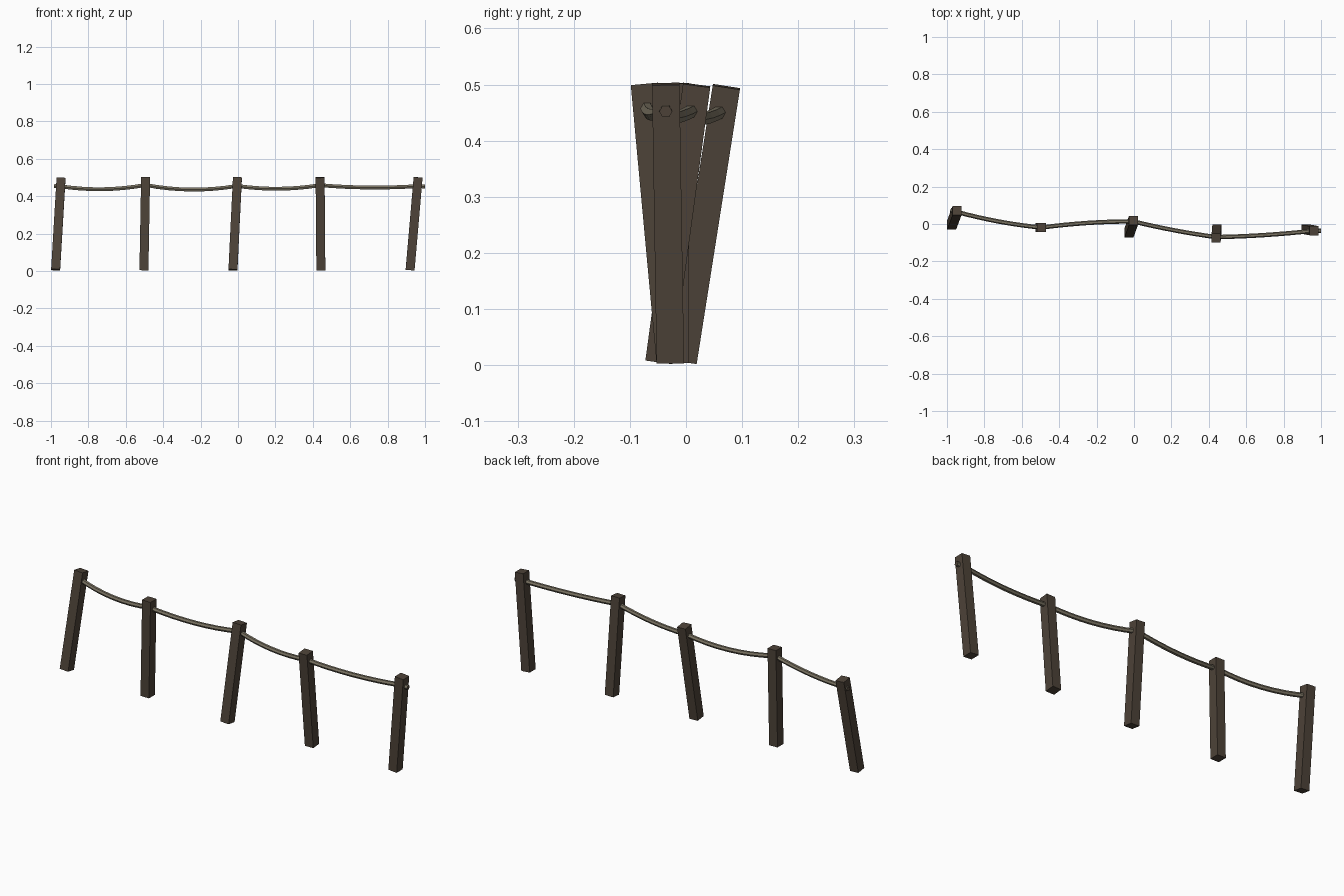
import bpy, bmesh
from mathutils import Vector, Matrix

if "Cube" in bpy.data.objects:
    bpy.data.objects.remove(bpy.data.objects["Cube"])

def material(name, rgb):
    m = bpy.data.materials.new(name)
    m.diffuse_color = (*rgb, 1)
    m.use_nodes = True
    m.node_tree.nodes["Principled BSDF"].inputs["Base Color"].default_value = m.diffuse_color
    return m

wood = material("dark_wood", (0.075, 0.056, 0.040))
hemp = material("rope_tan", (0.20, 0.175, 0.125))

# leaning square posts: bottom centre, top centre
posts = [((-0.975, -0.005, 0.007), (-0.946, 0.072, 0.496)),
         ((-0.503, -0.019, 0.004), (-0.494, -0.019, 0.502)),
         ((-0.027, -0.048, 0.006), (-0.003, 0.019, 0.499)),
         ((0.443, -0.028, 0.005), (0.439, -0.074, 0.501)),
         ((0.920, -0.028, 0.005), (0.963, -0.036, 0.501))]
for i, (a, b) in enumerate(posts):
    a, b = Vector(a), Vector(b)
    z = (b - a).normalized()
    y = z.cross(Vector((1, 0, 0))).normalized()
    x = y.cross(z)
    rot = Matrix((x, y, z)).transposed().to_4x4()
    bm = bmesh.new()
    bmesh.ops.create_cube(bm, size=1, matrix=Matrix.Translation((a + b) / 2) @ rot
                          @ Matrix.Diagonal((0.048, 0.049, (b - a).length, 1)))
    me = bpy.data.meshes.new(f"post_{i + 1}")
    bm.to_mesh(me)
    bm.free()
    me.materials.append(wood)
    bpy.context.collection.objects.link(bpy.data.objects.new(me.name, me))

# rope path: through every post, sagging between them
knots = [Vector((-0.949, 0.065, 0.453)), Vector((-0.495, -0.019, 0.460)),
         Vector((-0.005, 0.014, 0.455)), Vector((0.439, -0.070, 0.459)),
         Vector((0.960, -0.036, 0.454))]
sags = [0.019, 0.022, 0.017, 0.010]
bows = [-0.010, 0.008, -0.006, -0.006]
path = [Vector((-0.981, 0.075, 0.455))]
N = 8
for k in range(4):
    for s in range(N):
        t = s / N
        p = knots[k].lerp(knots[k + 1], t)
        f = 4 * t * (1 - t)
        path.append(p + Vector((0, bows[k] * f, -sags[k] * f)))
path += [knots[4], Vector((0.999, -0.036, 0.452))]

# six-sided rope swept along the path
bm = bmesh.new()
rings = []
for i, p in enumerate(path):
    d = (path[min(i + 1, len(path) - 1)] - path[max(i - 1, 0)]).normalized()
    side = d.cross(Vector((0, 0, 1))).normalized()
    up = side.cross(d)
    ring = []
    for u, v in ((1, 0), (.5, .866), (-.5, .866), (-1, 0), (-.5, -.866), (.5, -.866)):
        ring.append(bm.verts.new(p + 0.0117 * (u * side + v * up)))
    rings.append(ring)
for r, q in zip(rings, rings[1:]):
    for j in range(6):
        bm.faces.new((r[j], r[(j + 1) % 6], q[(j + 1) % 6], q[j]))
bm.faces.new(rings[0])
bm.faces.new(rings[-1])
bmesh.ops.recalc_face_normals(bm, faces=bm.faces)
# cut ends show the dark wood colour
me = bpy.data.meshes.new("rope")
me.materials.append(hemp)
me.materials.append(wood)
for f in bm.faces:
    f.material_index = 1 if len(f.verts) == 6 else 0
bm.to_mesh(me)
bm.free()
bpy.context.collection.objects.link(bpy.data.objects.new("rope", me))
